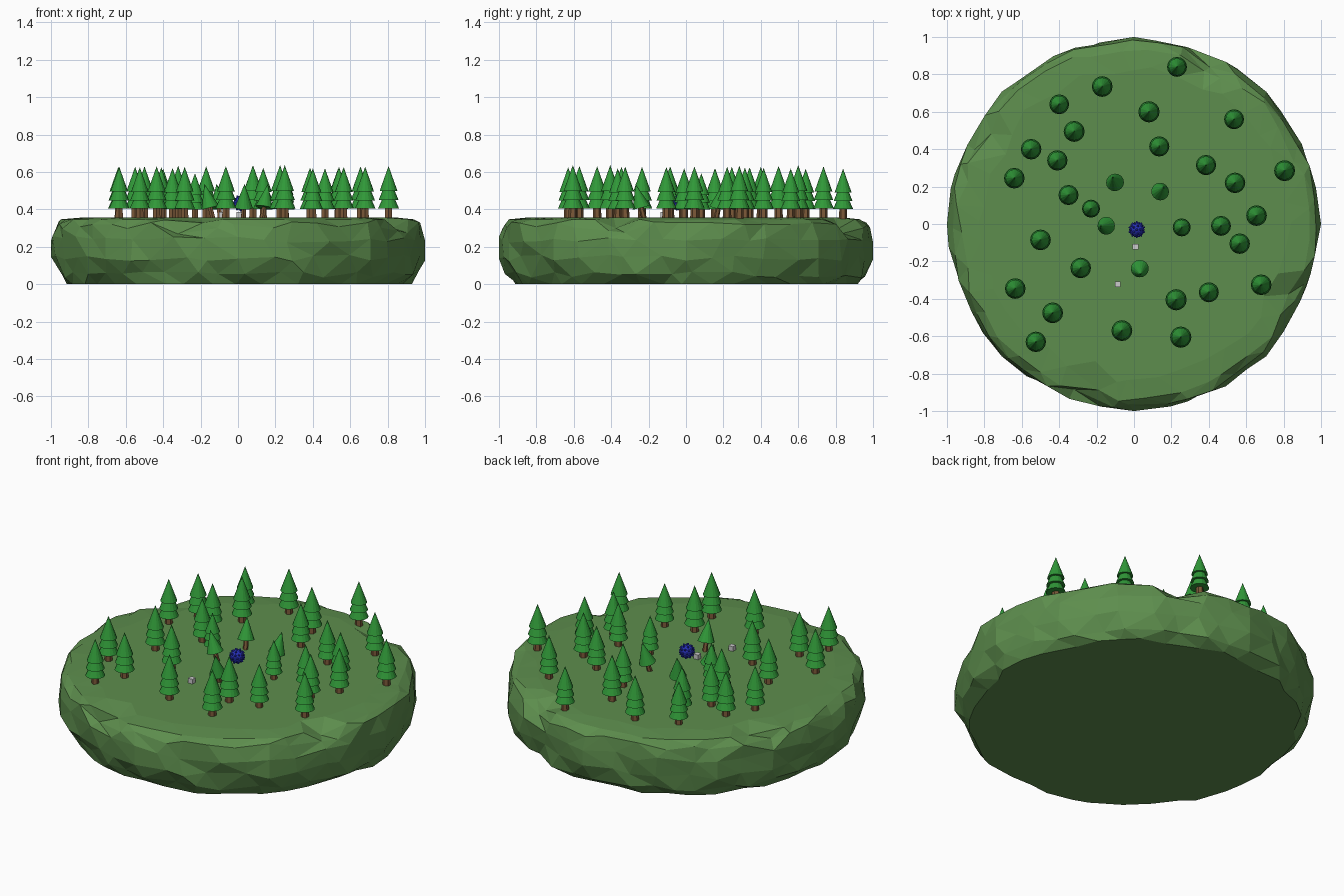
import bpy, bmesh, math, random
from mathutils import Matrix, Vector

if "Cube" in bpy.data.objects:
    bpy.data.objects.remove(bpy.data.objects["Cube"])

random.seed(4)
GROUND = 0.357


def material(name, rgb):
    m = bpy.data.materials.new(name)
    m.diffuse_color = (*rgb, 1)
    m.use_nodes = True
    m.node_tree.nodes["Principled BSDF"].inputs["Base Color"].default_value = m.diffuse_color
    return m


GRASS = material("grass", (0.11, 0.27, 0.075))
LEAF = material("leaf", (0.03, 0.32, 0.04))
BARK = material("bark", (0.2, 0.1, 0.04))
BLUE = material("blue", (0.02, 0.03, 0.5))


def make(name, bm, mats=()):
    me = bpy.data.meshes.new(name)
    bm.to_mesh(me)
    bm.free()
    for m in mats:
        me.materials.append(m)
    ob = bpy.data.objects.new(name, me)
    bpy.context.collection.objects.link(ob)
    return ob


def cone(bm, r1, r2, z1, z2, n, mat=0):
    res = bmesh.ops.create_cone(bm, cap_ends=True, segments=n, radius1=r1, radius2=r2,
                                depth=z2 - z1, matrix=Matrix.Translation((0, 0, (z1 + z2) / 2)))
    for f in {f for v in res["verts"] for f in v.link_faces}:
        f.material_index = mat


# Rocky grass island: irregular rings, notched along the top rim
N = 40
NOTCHES = [-107, -24, 65, 152]
RINGS = [(0.935, 0.0, 0.05), (0.975, 0.05, 0.035), (1.0, 0.14, 0.03),
         (1.0, 0.24, 0.02), (0.99, 0.315, 0.025), (0.955, 0.347, 0.04), (0.85, GROUND, 0.05)]
bm = bmesh.new()
rings = []
for k, (r, z, jit) in enumerate(RINGS):
    ring = []
    for i in range(N):
        exact = i % 5 == 0 and k in (2, 3)
        a = i + (0 if exact else random.uniform(-0.3, 0.3)) + (0.5 if k % 2 and k != 3 else 0)
        a *= math.tau / N
        rr = r - (0 if exact else random.uniform(0, jit))
        zz = z + (random.uniform(-0.018, 0.018) if 0 < k < 5 else 0)
        deg = math.degrees(a)
        near = min(abs((deg - d + 180) % 360 - 180) for d in NOTCHES)
        if near < 8 and k >= 4:
            rr -= 0.05 * (1 - near / 8)
            zz -= 0.05 * (1 - near / 8) * (k < 6)
        ring.append(bm.verts.new((rr * math.cos(a), rr * math.sin(a), zz)))
    rings.append(ring)
for lo, hi in zip(rings, rings[1:]):
    for i in range(N):
        j = (i + 1) % N
        bm.faces.new((lo[i], lo[j], hi[j], hi[i]))
bm.faces.new(rings[-1])
bm.faces.new(rings[0][::-1])
bmesh.ops.triangulate(bm, faces=[f for f in bm.faces if len(f.verts) == 4])
bmesh.ops.recalc_face_normals(bm, faces=bm.faces)
make("island", bm, [GRASS])

# Three-tiered pine
bm = bmesh.new()
cone(bm, 0.023, 0.021, -0.01, 0.06, 6, 1)
for r1, r2, z1, z2 in [(0.056, 0.022, 0.048, 0.125), (0.053, 0.02, 0.093, 0.175),
                       (0.048, 0.0, 0.14, 0.275)]:
    cone(bm, r1, r2, z1, z2, 16)
pine = make("pine_tree", bm, [LEAF, BARK])

# Small single-cone pine
bm = bmesh.new()
cone(bm, 0.015, 0.013, -0.015, 0.07, 6, 1)
cone(bm, 0.048, 0.0, 0.055, 0.185, 16)
sapling = make("leaning_sapling", bm, [LEAF, BARK])


def plant(source, x, y, scale, tilt=0, first=False):
    ob = source if first else source.copy()
    if not first:
        bpy.context.collection.objects.link(ob)
    out = Vector((x, y, 0)).normalized()
    rot = Matrix.Rotation(tilt, 4, Vector((-out.y, out.x, 0)))
    base = Vector((x, y, GROUND)) - out * math.sin(tilt) * 0.09
    ob.matrix_world = Matrix.Translation(base) @ rot @ Matrix.Scale(scale, 4)


PINES = [(0.23, 0.84), (-0.17, 0.735), (-0.4, 0.64), (0.08, 0.6), (0.535, 0.56), (-0.32, 0.495),
         (-0.55, 0.4), (-0.41, 0.34), (0.135, 0.415), (0.385, 0.315), (0.805, 0.285),
         (-0.64, 0.245), (0.54, 0.22), (-0.35, 0.155), (0.655, 0.045), (0.465, -0.01),
         (0.565, -0.105), (-0.5, -0.085), (-0.285, -0.235), (0.68, -0.325), (-0.635, -0.345),
         (0.4, -0.365), (0.225, -0.405), (-0.435, -0.475), (-0.065, -0.57), (0.25, -0.605),
         (-0.525, -0.63)]
for i, (x, y) in enumerate(PINES):
    plant(pine, x, y, random.uniform(0.94, 1.02), first=i == 0)
for x, y in [(0.255, -0.018), (-0.23, 0.082)]:
    plant(pine, x, y, 0.86)
for i, (x, y) in enumerate([(0.145, 0.18), (-0.105, 0.23), (-0.157, -0.01), (0.032, -0.247)]):
    plant(sapling, x, y, 1, math.radians(14), first=i == 0)

# Blue studded ball
bm = bmesh.new()
bmesh.ops.create_icosphere(bm, subdivisions=3, radius=0.038)
studs = bmesh.new()
bmesh.ops.create_icosphere(studs, subdivisions=2, radius=0.038)
for v in studs.verts:
    m = Matrix.Translation(v.co * 1.05) @ v.co.to_track_quat('Z', 'Y').to_matrix().to_4x4()
    bmesh.ops.create_cone(bm, cap_ends=True, segments=6, radius1=0.008, radius2=0.004,
                          depth=0.011, matrix=m)
studs.free()
make("studded_ball", bm, [BLUE]).location = (0.015, -0.03, 0.435)

# Small grey stone cubes
for x, y in [(0.008, -0.122), (-0.087, -0.322)]:
    bm = bmesh.new()
    bmesh.ops.create_cube(bm, size=0.03)
    make("stone_cube", bm).location = (x, y, GROUND + 0.014)
